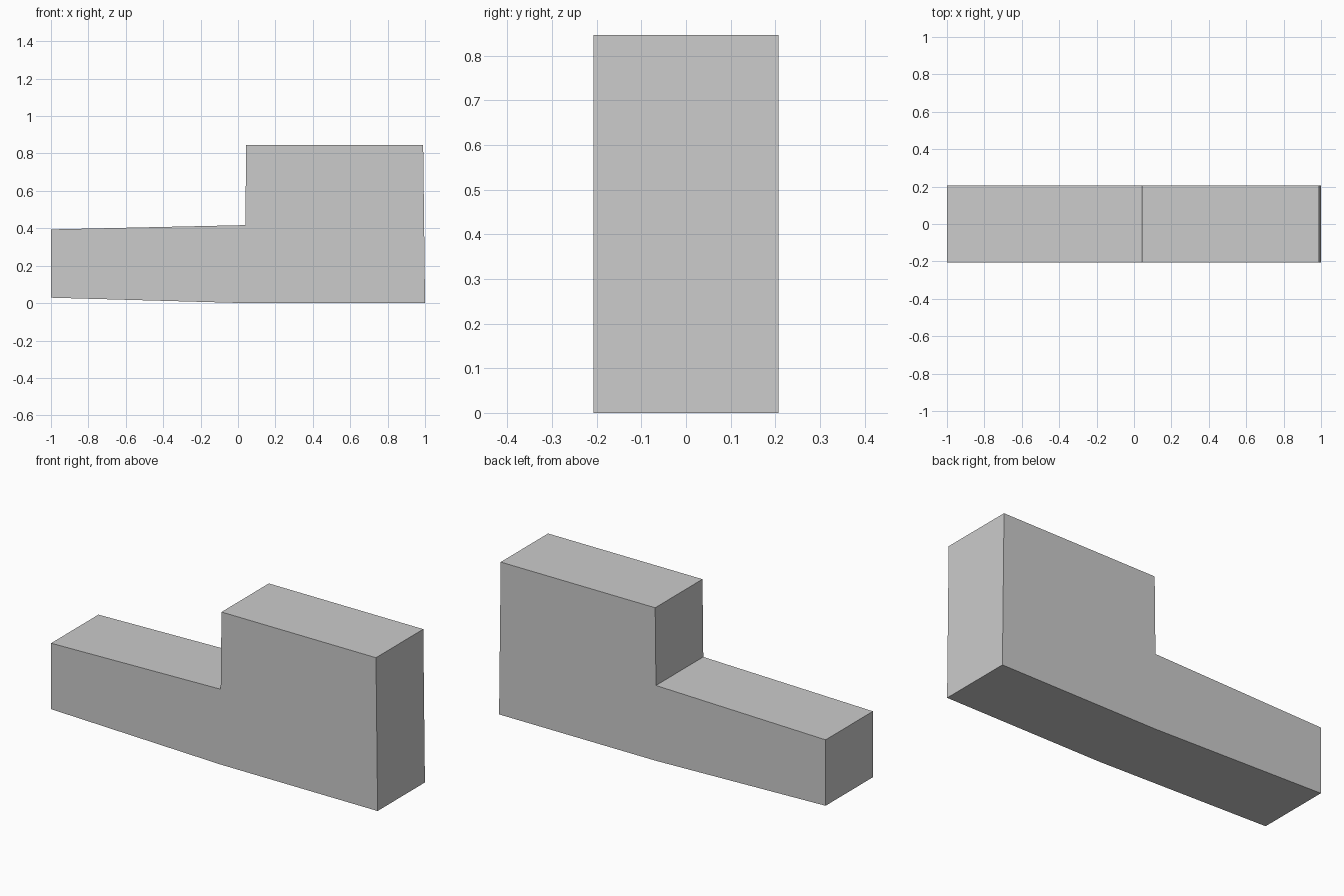
import bpy, bmesh

if "Cube" in bpy.data.objects:
    bpy.data.objects.remove(bpy.data.objects["Cube"])

# Side outline (x, z): low tapered arm on the left, tall block on the right
PROFILE = [(-1.0, 0.029), (0.04, 0.0), (1.0, 0.0), (0.99, 0.846),
           (0.044, 0.846), (0.039, 0.417), (-1.0, 0.394)]
HALF_WIDTH = 0.207


def extrude_profile(name, profile, half):
    bm = bmesh.new()
    face = bm.faces.new([bm.verts.new((x, -half, z)) for x, z in profile])
    ext = bmesh.ops.extrude_face_region(bm, geom=[face], use_keep_orig=True)
    verts = [v for v in ext["geom"] if isinstance(v, bmesh.types.BMVert)]
    bmesh.ops.translate(bm, verts=verts, vec=(0, 2 * half, 0))
    bmesh.ops.recalc_face_normals(bm, faces=bm.faces)
    mesh = bpy.data.meshes.new(name)
    bm.to_mesh(mesh)
    bm.free()
    obj = bpy.data.objects.new(name, mesh)
    bpy.context.collection.objects.link(obj)
    return obj


# Single solid stepped block
extrude_profile("stepped_block", PROFILE, HALF_WIDTH)
